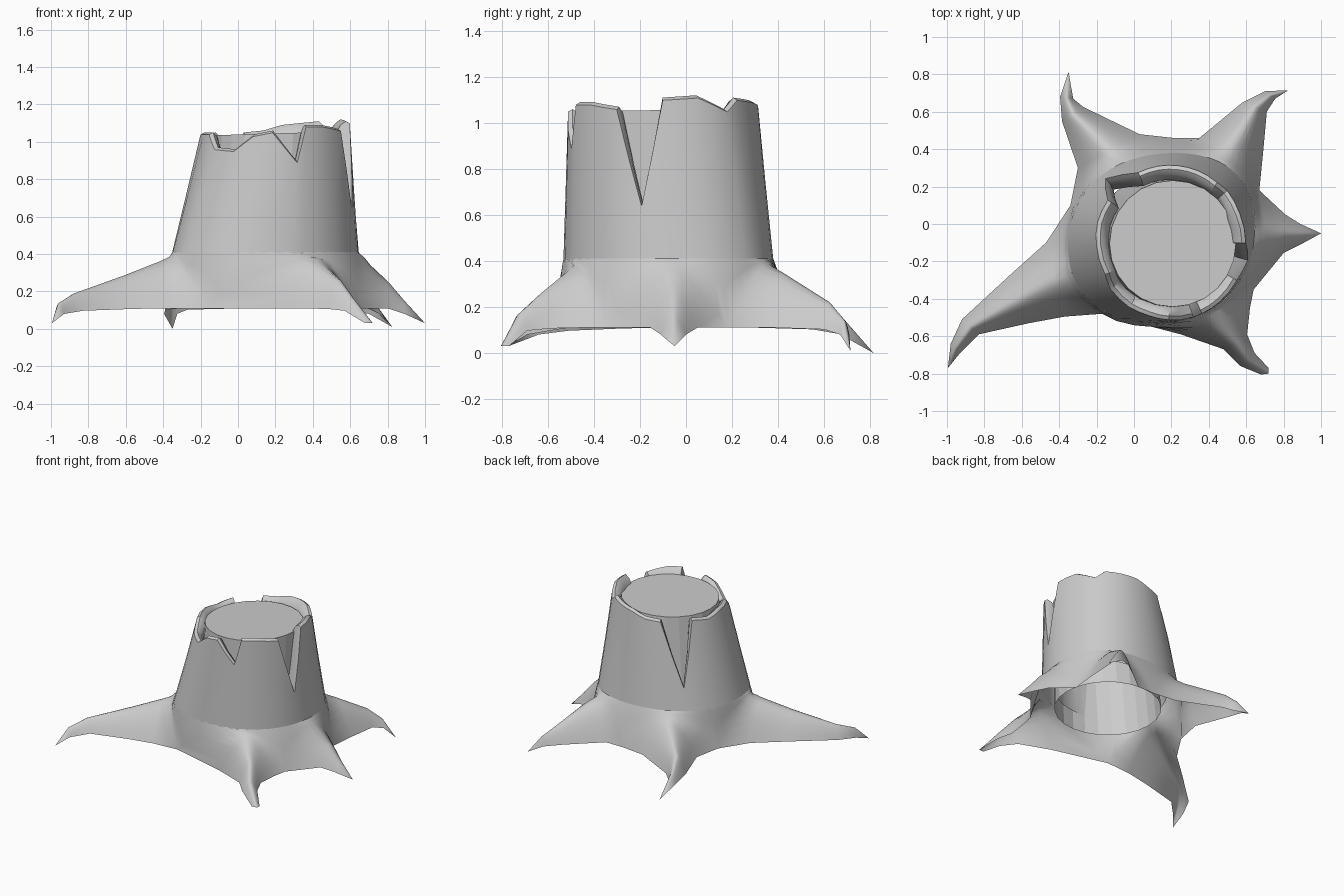
import bpy
from math import cos, sin, atan2, radians, pi
from mathutils import Vector

if "Cube" in bpy.data.objects:
    bpy.data.objects.remove(bpy.data.objects["Cube"])


def make(name, verts, faces):
    me = bpy.data.meshes.new(name)
    me.from_pydata([tuple(v) for v in verts], [], faces)
    ob = bpy.data.objects.new(name, me)
    bpy.context.collection.objects.link(ob)
    bpy.ops.object.select_all(action='DESELECT')
    ob.select_set(True)
    bpy.context.view_layer.objects.active = ob
    bpy.ops.object.mode_set(mode='EDIT')
    bpy.ops.mesh.select_all(action='SELECT')
    bpy.ops.mesh.remove_doubles(threshold=0.0005)
    bpy.ops.mesh.normals_make_consistent(inside=False)
    bpy.ops.object.mode_set(mode='OBJECT')
    return ob


def grid_faces(rows, cols, closed=False):
    n = cols if closed else cols - 1
    return [(r * cols + c, r * cols + (c + 1) % cols,
             (r + 1) * cols + (c + 1) % cols, (r + 1) * cols + c)
            for r in range(rows - 1) for c in range(n)]


def lobe(a, deg):
    return max(0, cos(a - radians(deg))) ** 6


def trunk(a, z, inset=0.0):
    """Point on the leaning, tapering trunk surface, swelling over two roots."""
    t = (z - 0.4) / 0.66
    cx, cy = 0.145 + 0.055 * t, -0.08 - 0.02 * t
    swell = (1 + (1 - t) * (0.13 * lobe(a, 45) + 0.08 * lobe(a, 220))
             - 0.05 * t * lobe(a, 222))
    rx = (0.49 - 0.09 * t) * swell - inset
    ry = (0.45 - 0.035 * t) * swell - inset
    return Vector((cx + rx * cos(a), cy + ry * sin(a), z))


# Bark: broken rim given as (angle, height), with split notches
rim = [(0, 1.11), (22, 1.12), (42, 1.06), (52, 1.11), (70, 1.10), (85, 1.09),
       (100, 1.06), (116, 1.05), (132, 0.58), (147, 1.05), (165, 1.03),
       (182, 1.05), (205, 1.05), (218, 0.97), (238, 0.96), (253, 1.04),
       (268, 1.06), (288, 0.90), (294, 1.09), (310, 1.09), (331, 1.07),
       (346, 0.65)]
cols = []
for i, (a, z) in enumerate(rim):
    a2, z2 = rim[(i + 1) % len(rim)]
    a2 += 360 if a2 < a else 0
    cols += [(radians(a), z), (radians((a + a2) / 2), (z + z2) / 2)]
rows = [[trunk(a, 0.4) for a, z in cols],
        [trunk(a, 0.4 + (z - 0.4) * 0.5) for a, z in cols],
        [trunk(a, z - 0.012) for a, z in cols],
        [trunk(a, z, 0.02) for a, z in cols],
        [trunk(a, z - 0.02, 0.05) for a, z in cols],
        [trunk(a, z - 0.08, 0.085) for a, z in cols],
        [trunk(a, 0.38, 0.09) for a, z in cols]]
bark = make("bark", sum(rows, []), grid_faces(len(rows), len(cols), True))
bpy.ops.object.shade_smooth_by_angle(angle=radians(35))

# Wood core: faceted tapering cylinder with a cut top and open bottom
N = 24
core = []
for cx, cy, r, z, tilt in ((0.207, -0.105, 0.338, 1.045, 0.03),
                           (0.16, -0.09, 0.368, 0.25, 0)):
    for k in range(N):
        a = 2 * pi * k / N
        core.append((cx + r * cos(a), cy + r * sin(a), z + tilt * cos(a) * r))
make("wood_core", core, grid_faces(2, N, True) + [tuple(range(N))])

# Roots: valleys between roots, then per root sections
# (clockwise edge xy, counter-clockwise edge xy, ridge height) and a tip
valleys = [(.64, -.35), (.67, .18), (.21, .46), (-.34, .10), (-.17, -.48)]
roots = [
    ([(.80, -.155, .81, .05, .25), (.89, -.11, .89, .0, .15)], (1, -.05, .03)),
    ([(.69, .38, .35, .46, .35), (.71, .60, .58, .65, .22),
      (.755, .67, .70, .71, .14)], (.825, .715, .01)),
    ([(.03, .48, -.30, .30, .34), (-.27, .625, -.385, .55, .24),
      (-.325, .67, -.395, .68, .16)], (-.35, .815, 0)),
    ([(-.47, -.10, -.37, -.495, .36), (-.66, -.27, -.56, -.53, .285),
      (-.92, -.51, -.83, -.59, .19), (-.98, -.64, -.93, -.69, .14)],
     (-.995, -.77, .03)),
    ([(.25, -.59, .62, -.45, .35), (.48, -.67, .605, -.59, .26),
      (.57, -.76, .645, -.69, .17), (.68, -.805, .72, -.77, .05)],
     (.72, -.8, .03)),
]
D = 12


def arch(A, C, B):
    """Rounded ridge cross-section from edge A over crest C to edge B."""
    out = []
    for k in range(D + 1):
        u = 2 * k / D - 1
        E, w = (A, -u) if u < 0 else (B, u)
        p = C.lerp(E, w)
        p.z = C.z + (E.z - C.z) * w ** 1.8
        out.append(p)
    return out


def bearing(p):
    return atan2((p[1] + 0.08) / 0.45, (p[0] - 0.145) / 0.49)


def clear_trunk(p, f):
    """Push a point out so it stays outside the trunk."""
    c = Vector((0.145, -0.08))
    least = (trunk(bearing(p), 0.4).xy - c) * f
    return Vector((*(c + least), p.z)) if (p.xy - c).length < least.length else p


verts, faces = [], []
for i, (secs, tip) in enumerate(roots):
    va, vb = valleys[i], valleys[(i + 1) % 5]
    a, b = bearing(va), bearing(vb)
    b += 2 * pi if b < a else 0
    top = [trunk(a + (b - a) * k / D, 0.41) for k in range(D + 1)]
    s = secs[0]
    mid = Vector(((s[0] + s[2]) / 2, (s[1] + s[3]) / 2, s[4]))
    first = arch(Vector((*va, .11)), trunk(bearing(mid), 0.4).lerp(mid, .4),
                 Vector((*vb, .11)))
    first = [first[0]] + [clear_trunk(p, 1.04) for p in first[1:-1]] + [first[-1]]
    collar = [clear_trunk(Vector((*p.lerp(q, .5).xy, p.lerp(q, .4).z)), 1.015)
              for p, q in zip(top, first)]
    grid = [top, collar, first]
    for j, (ax, ay, bx, by, h) in enumerate(secs):
        z = min(.11 - .03 * (j / (len(secs) - 1)) ** 2, h - .02)
        grid.append(arch(Vector((ax, ay, z)),
                         Vector(((ax + bx) / 2, (ay + by) / 2, h)),
                         Vector((bx, by, z))))
    grid.append([Vector(tip)] * (D + 1))
    off = len(verts)
    verts += sum(grid, [])
    faces += [tuple(v + off for v in f)
              for f in grid_faces(len(grid), D + 1)]
make("roots", verts, faces)
bpy.ops.object.shade_smooth_by_angle(angle=radians(60))
